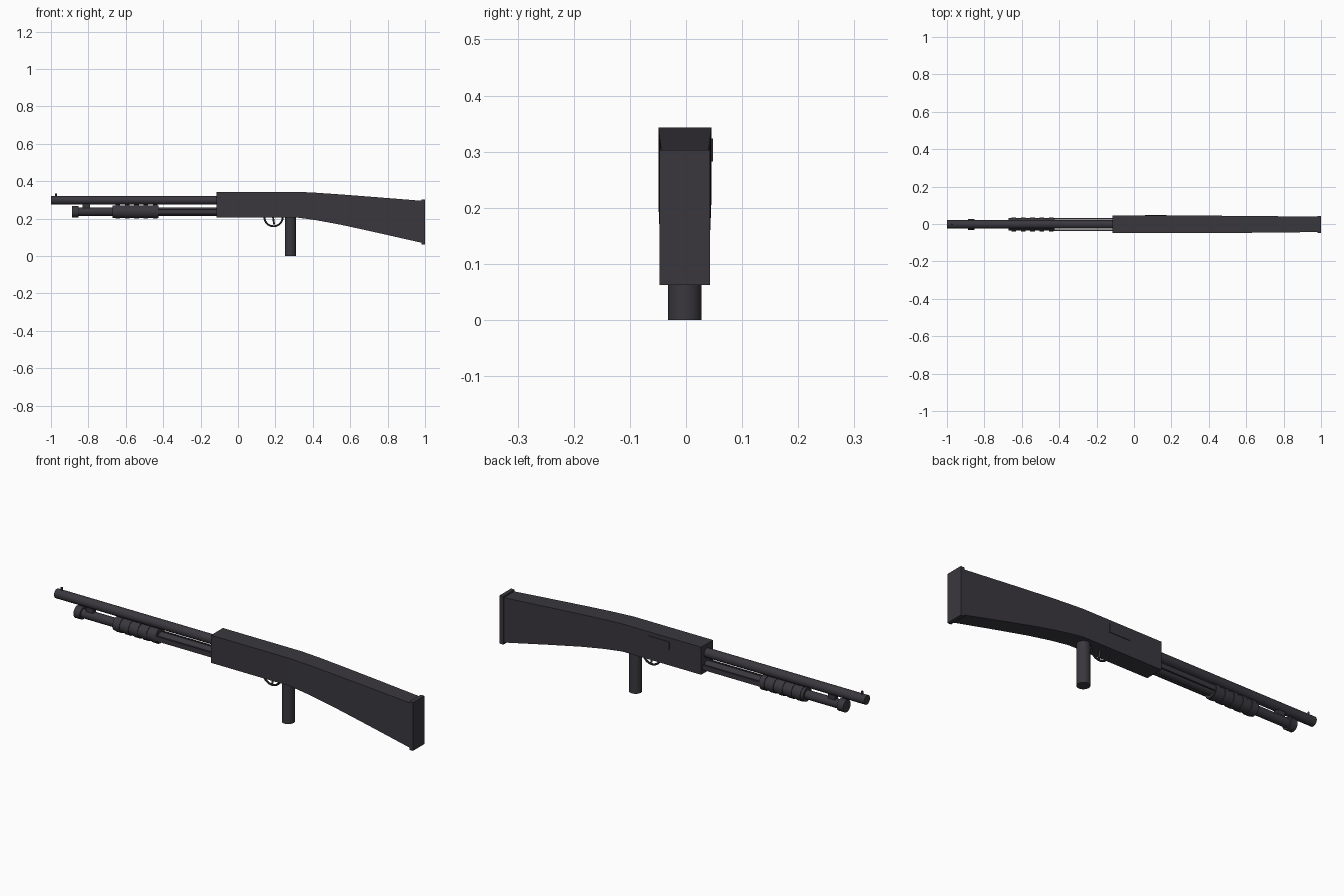
import bpy, bmesh, math
from mathutils import Vector

if "Cube" in bpy.data.objects:
    bpy.data.objects.remove(bpy.data.objects["Cube"])

Y0 = -0.002          # centre line of the model
BARREL_Z, TUBE_Z = 0.298, 0.237

steel = bpy.data.materials.new("dark gunmetal")
steel.use_nodes = True
colour = (0.042, 0.039, 0.048, 1)
steel.diffuse_color = colour
steel.node_tree.nodes["Principled BSDF"].inputs["Base Color"].default_value = colour


def finish(ob, name, smooth=False):
    ob.name = name
    ob.data.materials.append(steel)
    if smooth:
        bpy.ops.object.select_all(action='DESELECT')
        ob.select_set(True)
        bpy.context.view_layer.objects.active = ob
        bpy.ops.object.shade_smooth_by_angle(angle=math.radians(35))
    return ob


def rod(name, start, end, radius, sides=32):
    a, b = Vector(start), Vector(end)
    bpy.ops.mesh.primitive_cylinder_add(vertices=sides, radius=radius,
                                        depth=(b - a).length, location=(a + b) / 2)
    ob = bpy.context.object
    ob.rotation_euler = (b - a).to_track_quat('Z', 'Y').to_euler()
    return finish(ob, name, True)


def rod_x(name, x0, x1, z, radius):
    return rod(name, (x0, Y0, z), (x1, Y0, z), radius)


def box(name, x, y, z):
    """Box from (low, high) pairs on each axis."""
    bpy.ops.mesh.primitive_cube_add(size=1, location=[sum(p) / 2 for p in (x, y, z)])
    ob = bpy.context.object
    ob.scale = [p[1] - p[0] for p in (x, y, z)]
    return finish(ob, name)


def loft(name, sections):
    """Rectangular sections along x: (x, half width, bottom, top)."""
    bm = bmesh.new()
    rings = [[bm.verts.new((x, Y0 + s * w, z))
              for s, z in ((-1, lo), (1, lo), (1, hi), (-1, hi))]
             for x, w, lo, hi in sections]
    bm.faces.new(rings[0])
    bm.faces.new(rings[-1])
    for a, b in zip(rings, rings[1:]):
        for i in range(4):
            j = (i + 1) % 4
            bm.faces.new((a[i], a[j], b[j], b[i]))
    bmesh.ops.recalc_face_normals(bm, faces=bm.faces[:])
    mesh = bpy.data.meshes.new(name)
    bm.to_mesh(mesh)
    bm.free()
    ob = bpy.data.objects.new(name, mesh)
    bpy.context.collection.objects.link(ob)
    return finish(ob, name)


# Receiver, stock and butt plate
loft("receiver", [(-0.115, 0.047, 0.205, 0.343), (0.32, 0.047, 0.205, 0.343)])
loft("stock", [(0.32, 0.047, 0.205, 0.343), (0.42, 0.0465, 0.191, 0.338),
               (0.55, 0.0455, 0.167, 0.329), (0.72, 0.044, 0.13, 0.316),
               (0.985, 0.041, 0.07, 0.295)])
box("butt_plate", (0.98, 1.0), (Y0 - 0.045, Y0 + 0.045), (0.062, 0.303))
box("ejection_port_cover", (0.06, 0.175), (0.04, 0.048), (0.282, 0.323))

# Barrel with bead sight
rod_x("barrel", -1.0, -0.1, BARREL_Z, 0.023)
rod("front_sight", (-0.973, Y0, 0.31), (-0.973, Y0, 0.335), 0.005, 12)

# Magazine tube, cap and barrel clamp
rod_x("magazine_tube", -0.88, -0.1, TUBE_Z, 0.022)
rod_x("magazine_cap", -0.888, -0.853, TUBE_Z, 0.03)
box("barrel_clamp", (-0.832, -0.792), (Y0 - 0.012, Y0 + 0.012), (0.245, 0.29))

# Sliding fore-end with raised ribs and action bars
rod_x("fore_end", -0.67, -0.425, TUBE_Z, 0.034)
for i in range(5):
    x = -0.655 + i * 0.05
    rod_x("fore_end_rib", x, x + 0.025, TUBE_Z, 0.037)
for side, s in (("left", 1), ("right", -1)):
    y = Y0 + s * 0.031
    box("action_bar_" + side, (-0.43, -0.1), (y - 0.004, y + 0.004), (0.225, 0.249))

# Pistol grip
rod("grip", (0.28, Y0, 0.0), (0.28, Y0, 0.22), 0.03)

# Trigger guard and trigger
bpy.ops.mesh.primitive_torus_add(major_radius=0.049, minor_radius=0.005,
                                 major_segments=40, minor_segments=10,
                                 location=(0.19, Y0, 0.208),
                                 rotation=(math.pi / 2, 0, 0))
finish(bpy.context.object, "trigger_guard", True)
rod("trigger", (0.187, Y0, 0.21), (0.193, Y0, 0.168), 0.005, 12)
